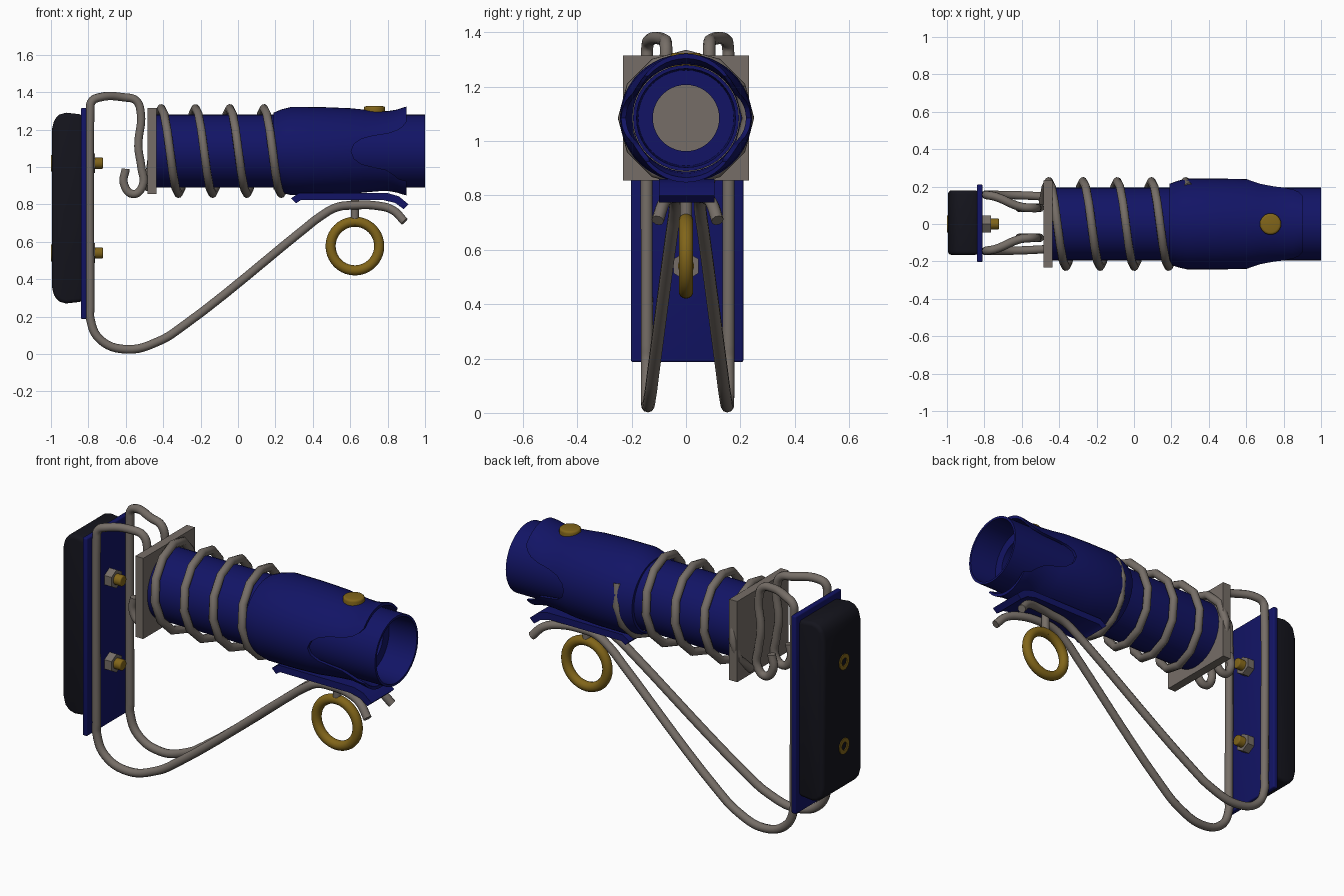
import bpy, bmesh, math
from mathutils import Vector

if "Cube" in bpy.data.objects:
    bpy.data.objects.remove(bpy.data.objects["Cube"])

def material(name, rgb):
    m = bpy.data.materials.new(name)
    m.diffuse_color = (*rgb, 1)
    m.use_nodes = True
    m.node_tree.nodes["Principled BSDF"].inputs["Base Color"].default_value = m.diffuse_color
    return m

BLUE = material("blue_paint", (0.006, 0.007, 0.13))
STEEL = material("dull_steel", (0.18, 0.155, 0.135))
BRASS = material("brass", (0.22, 0.13, 0.01))
RUBBER = material("black_rubber", (0.007, 0.007, 0.012))
AXIS_Z = 1.085  # height of the tube axis

def activate(ob):
    bpy.ops.object.select_all(action='DESELECT')
    ob.select_set(True)
    bpy.context.view_layer.objects.active = ob

def finish(ob, mat, angle=35, bevel=0, segs=3):
    if mat:
        ob.data.materials.clear()
        ob.data.materials.append(mat)
    if bevel:
        b = ob.modifiers.new("bevel", 'BEVEL')
        b.width, b.segments, b.limit_method = bevel, segs, 'ANGLE'
    activate(ob)
    for m in list(ob.modifiers):
        bpy.ops.object.modifier_apply(modifier=m.name)
    if angle:
        bpy.ops.object.shade_smooth_by_angle(angle=math.radians(angle))
    return ob

def mesh_object(name, verts, faces):
    me = bpy.data.meshes.new(name)
    bm = bmesh.new()
    vs = [bm.verts.new(v) for v in verts]
    for f in faces:
        bm.faces.new([vs[i] for i in f])
    bmesh.ops.recalc_face_normals(bm, faces=bm.faces)
    bm.to_mesh(me)
    bm.free()
    ob = bpy.data.objects.new(name, me)
    bpy.context.collection.objects.link(ob)
    return ob

def prism(name, pts, y0, y1):
    """Side profile (x, z) extruded along y."""
    n = len(pts)
    verts = [(x, y, z) for y in (y0, y1) for x, z in pts]
    faces = [range(n), range(n, 2 * n)]
    faces += [(i, (i + 1) % n, n + (i + 1) % n, n + i) for i in range(n)]
    return mesh_object(name, verts, faces)

def revolve(name, rings, cz=AXIS_Z, n=40):
    """Closed profile of (x, y radius, z radius) turned about the x axis."""
    verts = [(x, ry * math.sin(2 * math.pi * k / n), cz + rz * math.cos(2 * math.pi * k / n))
             for x, ry, rz in rings for k in range(n)]
    m = len(rings)
    faces = [(i * n + k, i * n + (k + 1) % n, (i + 1) % m * n + (k + 1) % n, (i + 1) % m * n + k)
             for i in range(m) for k in range(n)]
    return mesh_object(name, verts, faces)

def wire(name, pts, radius, smooth=True):
    """Round bar along a path."""
    cu = bpy.data.curves.new(name, 'CURVE')
    cu.dimensions = '3D'
    cu.bevel_depth, cu.bevel_resolution, cu.use_fill_caps = radius, 3, True
    cu.resolution_u = 6
    s = cu.splines.new('BEZIER' if smooth else 'POLY')
    if smooth:
        s.bezier_points.add(len(pts) - 1)
        for p, co in zip(s.bezier_points, pts):
            p.co = co
            p.handle_left_type = p.handle_right_type = 'AUTO'
    else:
        s.points.add(len(pts) - 1)
        for p, co in zip(s.points, pts):
            p.co = (*co, 1)
    ob = bpy.data.objects.new(name, cu)
    bpy.context.collection.objects.link(ob)
    activate(ob)
    bpy.ops.object.convert(target='MESH')
    return finish(bpy.context.object, STEEL, 50)

def box(name, x, y, z, mat, bevel=0):
    ob = prism(name, [(x[0], z[0]), (x[1], z[0]), (x[1], z[1]), (x[0], z[1])], *y)
    return finish(ob, mat, 35 if bevel else 0, bevel)

def rod(name, p0, p1, r, mat, n=20, bevel=0):
    a, b = Vector(p0), Vector(p1)
    bpy.ops.mesh.primitive_cylinder_add(vertices=n, radius=r, depth=(b - a).length, location=(a + b) / 2)
    ob = bpy.context.object
    ob.name = name
    ob.rotation_euler = (b - a).to_track_quat('Z', 'Y').to_euler()
    return finish(ob, mat, 35, bevel)

# Rubber pad and its backing plate
pad = prism("rubber_pad", [(-.83, .28), (-.92, .27), (-.955, .28), (-.982, .305), (-.995, .36),
                           (-.995, 1.20), (-.982, 1.255), (-.955, 1.28), (-.92, 1.29), (-.83, 1.28)],
            -.165, .18)
finish(pad, RUBBER, 40, .02)
box("backing_plate", (-.84, -.81), (-.203, .211), (.187, 1.315), BLUE, .008)

# Bolts through the pad
for i, z in enumerate((1.02, .54)):
    rod(f"bolt_shaft_{i}", (-.985, 0, z), (-.722, 0, z), .03, BRASS, 16, .006)
    rod(f"bolt_nut_{i}", (-.812, 0, z), (-.765, 0, z), .053, STEEL, 6)
    finish(revolve(f"bolt_head_{i}", [(-.98, .045, .045), (-1, .045, .045), (-1, .022, .022),
                                      (-.98, .022, .022)], z, 20), BRASS)

# Bent wire frame, one bar each side
half = [(-.60, .08, .99), (-.61, .08, .91), (-.56, .08, .855), (-.51, .08, .90), (-.517, .08, 1.0),
        (-.533, .08, 1.11), (-.52, .08, 1.29), (-.545, .08, 1.355), (-.61, .087, 1.372),
        (-.74, .14, 1.372), (-.782, .148, 1.35), (-.79, .15, 1.30), (-.79, .15, .25), (-.79, .15, .19),
        (-.74, .15, .08), (-.6, .147, .025), (-.42, .137, .07), (-.3, .127, .145), (.35, .058, .665),
        (.44, .048, .735), (.53, .045, .785), (.62, .048, .795), (.74, .065, .793), (.83, .09, .768),
        (.89, .11, .708)]
for side, s in (("left", 1), ("right", -1)):
    wire(f"frame_bar_{side}", [(x, s * y + .006, z) for x, y, z in half], .023)

# Square end plate, tube with inner step, and coil spring
box("end_plate", (-.485, -.435), (-.232, .232), (.855, 1.315), STEEL)
finish(revolve("inner_tube", [(x, r, r) for x, r in ((-.44, .195), (1, .195), (1, .182), (.83, .176),
                                                     (.83, .122), (-.44, .122))]), BLUE)
coil = []
for k in range(-5, 47):
    t = 2 * math.pi * k / 12
    coil.append((-.41 + .183 * k / 12, -.228 * math.sin(t), AXIS_Z + .228 * math.cos(t)))
wire("coil_spring", coil, .023, False)

# Outer sleeve with a flared end and a U-shaped notch in each side
outer = [(.19, .215, .205), (.23, .23, .222), (.285, .243, .236), (.45, .243, .235), (.60, .24, .229),
         (.68, .226, .221), (.75, .219, .215), (.80, .217, .213), (.85, .213, .222), (.88, .208, .232),
         (.90, .203, .237)]
inner = [(x, max(ry - .018, .197), max(rz - .018, .197)) for x, ry, rz in reversed(outer)]
sleeve = revolve("outer_sleeve", outer + inner, n=48)
notch = [(1.0, 1.24), (.90, 1.24), (.88, 1.215), (.85, 1.195), (.80, 1.178), (.72, 1.166), (.66, 1.15),
         (.62, 1.122), (.605, 1.085), (.62, 1.045), (.66, 1.015), (.72, 1.0), (.79, .985), (.83, .96),
         (.86, .935), (.90, .925), (1.0, .925)]
cutter = prism("notch_cutter", notch, -.5, .5)
boolean = sleeve.modifiers.new("notch", 'BOOLEAN')
boolean.object, boolean.operation, boolean.solver = cutter, 'DIFFERENCE', 'EXACT'
finish(sleeve, BLUE)
bpy.data.objects.remove(cutter)

# Brass stud on top of the sleeve
rod("top_stud", (.73, 0, 1.24), (.73, 0, 1.325), .057, BRASS, 24, .012)

# Latch plate under the sleeve, with pull ring
latch = prism("latch_plate", [(.31, .805), (.283, .832), (.325, .86), (.80, .86), (.86, .843), (.912, .80),
                              (.885, .775), (.84, .808), (.78, .822), (.335, .822)], -.10, .105)
finish(latch, BLUE)
rod("ring_stem", (.625, 0, .69), (.625, 0, .83), .022, STEEL)
bpy.ops.mesh.primitive_torus_add(major_radius=.13, minor_radius=.027, major_segments=40, minor_segments=14,
                                 location=(.625, 0, .577), rotation=(math.pi / 2, 0, 0))
bpy.context.object.name = "pull_ring"
finish(bpy.context.object, BRASS, 60)
